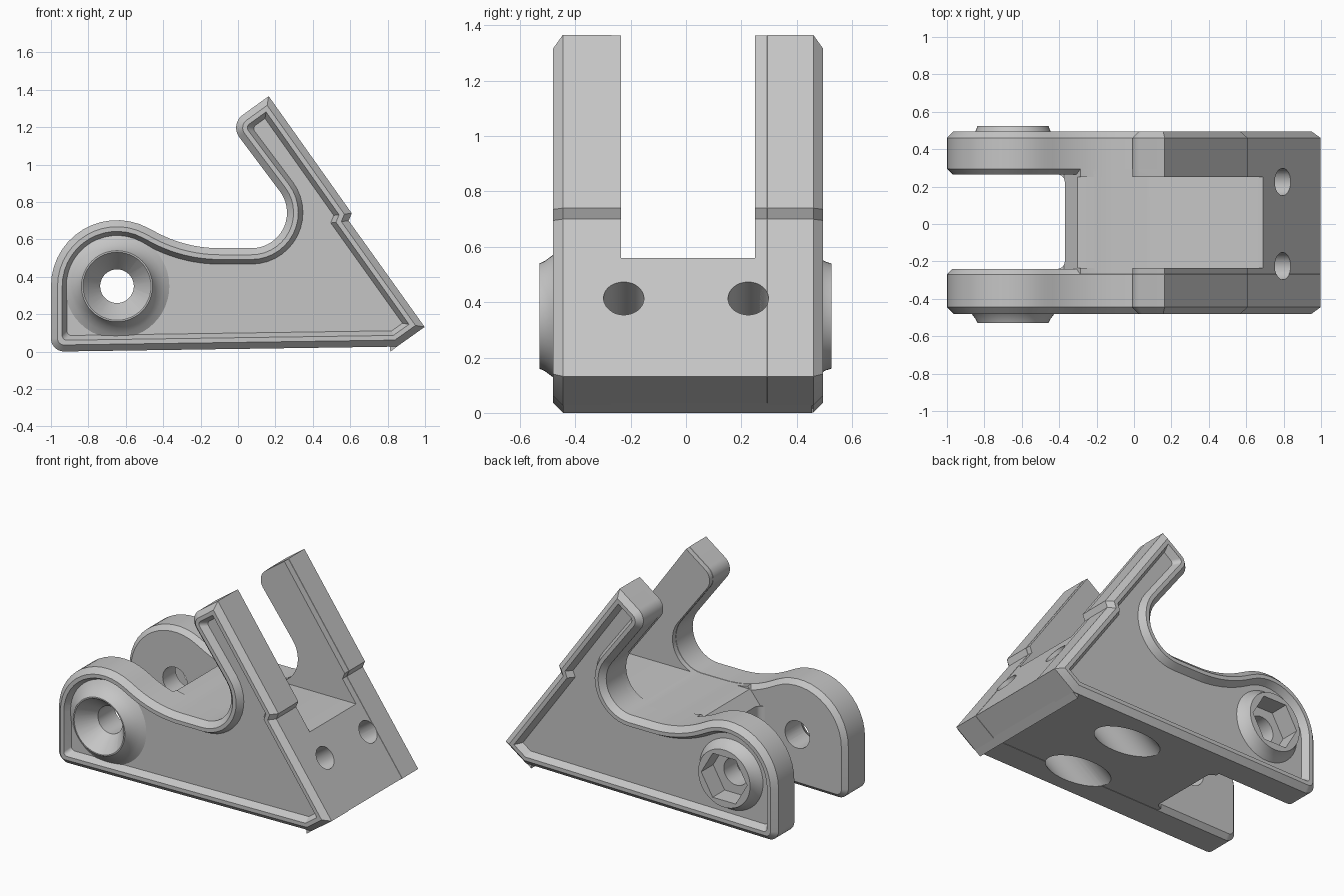
import bpy, bmesh, math
from mathutils import Vector, Matrix

if "Cube" in bpy.data.objects:
    bpy.data.objects.remove(bpy.data.objects["Cube"], do_unlink=True)

metal = bpy.data.materials.new("plain grey metal")
metal.use_nodes = True
GREY = (0.56, 0.56, 0.56, 1)
metal.diffuse_color = GREY
metal.node_tree.nodes["Principled BSDF"].inputs["Base Color"].default_value = GREY

# Side outline: corner x, z, fillet radius (zero means sharp)
OUTLINE = [(-1, 0, .07), (.85, .027, 0), (.998, .132, 0), (.592, .7, 0), (.608, .74, 0),
           (.164, 1.366, 0), (-.045, 1.215, .085), (.453, .553, .19),
           (-.277, .553, .72), (-1, .938, .353)]
PIN = (-.647, .35)


def rounded(corners, inset=0, steps=14):
    """Counter-clockwise polygon, moved inward and filleted, with a fixed point count."""
    pts = [Vector(c[:2]) for c in corners]
    out = []
    for i, p in enumerate(pts):
        a = (p - pts[i - 1]).normalized()
        b = (pts[(i + 1) % len(pts)] - p).normalized()
        turn = math.atan2(a.cross(b), a.dot(b))
        na, nb = Vector((-a.y, a.x)), Vector((-b.y, b.x))
        q = p + (na + nb) * inset / (1 + na.dot(nb))
        r = corners[i][2]
        if not r:
            out.append(q)
            continue
        side = math.copysign(1, turn)
        r = max(r - side * inset, .025)
        centre = q - a * r * math.tan(abs(turn) / 2) + na * r * side
        for k in range(steps + 1):
            spoke = Matrix.Rotation(turn * k / steps, 2) @ (-na * r * side)
            out.append(centre + spoke)
    return out


def circle(r, count=48):
    return [(PIN[0] + r * math.cos(math.tau * k / count),
             PIN[1] + r * math.sin(math.tau * k / count)) for k in range(count)]


def finish(name, bm):
    bmesh.ops.recalc_face_normals(bm, faces=bm.faces)
    mesh = bpy.data.meshes.new(name)
    bm.to_mesh(mesh)
    bm.free()
    mesh.materials.append(metal)
    ob = bpy.data.objects.new(name, mesh)
    bpy.context.collection.objects.link(ob)
    return ob


def loft(name, layers, upright=False):
    """Solid through (level, 2D ring) layers, stacked along y, or along z when upright."""
    bm = bmesh.new()
    rings = [[bm.verts.new((u, v, h) if upright else (u, h, v)) for u, v in ring]
             for h, ring in layers]
    for low, high in zip(rings, rings[1:]):
        for i in range(len(low)):
            bm.faces.new((low[i - 1], low[i], high[i], high[i - 1]))
    bm.faces.new(rings[0])
    bm.faces.new(rings[-1])
    return finish(name, bm)


def rod(name, radius, start, end):
    axis = end - start
    place = Matrix.Translation((start + end) / 2) @ axis.to_track_quat('Z', 'Y').to_matrix().to_4x4()
    bm = bmesh.new()
    bmesh.ops.create_cone(bm, cap_ends=True, segments=40, radius1=radius, radius2=radius,
                          depth=axis.length, matrix=place)
    return finish(name, bm)


def rect(x0, x1, y0, y1):
    return [(x0, y0), (x1, y0), (x1, y1), (x0, y1)]


def combine(target, tool, operation='DIFFERENCE', keep=False):
    mod = target.modifiers.new(operation.lower(), 'BOOLEAN')
    mod.operation, mod.solver, mod.object = operation, 'EXACT', tool
    bpy.context.view_layer.objects.active = target
    bpy.ops.object.modifier_apply(modifier=mod.name)
    if not keep:
        bpy.data.objects.remove(tool, do_unlink=True)


def cheek(name, outer, inner):
    """Side plate with chamfered rim and a sunken panel."""
    s = 1 if inner > outer else -1
    steps = [(outer + s * .045, .085), (outer, .06), (outer, .035), (outer + s * .035, 0),
             (inner - s * .03, 0), (inner, .03)]
    return loft(name, [(y, rounded(OUTLINE, d)) for y, d in steps])


def boss(name, outer, s, flare):
    steps = [(0, 0), (.02, .1), (.05, .35), (.075, .65), (.095, 1), (.15, 1)]
    return loft(name, [(outer + s * d, circle(.19 + flare * f)) for d, f in steps])


# Middle block between the side plates, a hair smaller than their outline
block = loft("middle_block", [(y, rounded(OUTLINE, .0015)) for y in (-.29, .31)])
combine(block, loft("end_cutter", [(z, rect(-1.2, -.41, -.6, .6)) for z in (-.1, 1.5)], True))
slot = [(-1.2, -.24, 0), (-.37, -.24, .04), (-.37, .265, .04), (-1.2, .265, 0)]
combine(block, loft("fork_cutter", [(z, rounded(slot, 0, 6)) for z in (-.1, 1.5)], True))
lead_in = [(-.375, .47), (-.285, .58), (-.285, .8), (-.5, .8), (-.5, .47)]
combine(block, loft("lead_in_cutter", [(y, lead_in) for y in (-.4, .4)]))
combine(block, loft("arm_gap_cutter", [(y, rect(-1, 1.2, .56, 1.6)) for y in (-.235, .25)]))

# Side plates with their pin bosses
front = cheek("front_cheek", -.48, -.24)
combine(front, boss("front_boss", -.53, 1, .09), 'UNION')
back = cheek("back_cheek", .495, .265)
combine(back, boss("back_boss", .525, -1, .065), 'UNION')

# Pin hole, front countersink and back hexagonal nut seat
for plate in (front, back):
    combine(plate, loft("pin_cutter", [(y, circle(.09)) for y in (-.7, .7)]))
combine(front, loft("countersink_cutter", [(-.56, circle(.206)), (-.53, circle(.182)),
                                           (-.41, circle(.088))]))
combine(back, loft("nut_cutter", [(y, circle(.168, 6)) for y in (.4, .6)]))

# Slanted screw holes with wide counterbores opening underneath, cut from each part they cross
axis = Vector((-.815, 0, -.58))
for y, plate in ((-.225, front), (.225, back)):
    mouth = Vector((.79, y, .41))
    for radius, near, far in ((.073, -.2, .5), (.13, .32, 1.1)):
        cutter = rod("screw_cutter", radius, mouth + axis * near, mouth + axis * far)
        combine(block, cutter, keep=True)
        combine(plate, cutter)

# Join the three solids into one casting
combine(block, front, 'UNION')
combine(block, back, 'UNION')
block.name = "bracket_body"

# Small lip under the slanted end
lip = loft("bottom_lip", [(y, [(.81, .035), (.815, 0), (.862, .036)]) for y in (-.445, .455)])

for ob in (block, lip):
    bpy.ops.object.select_all(action='DESELECT')
    ob.select_set(True)
    bpy.context.view_layer.objects.active = ob
    bpy.ops.object.shade_smooth_by_angle(angle=math.radians(25))
